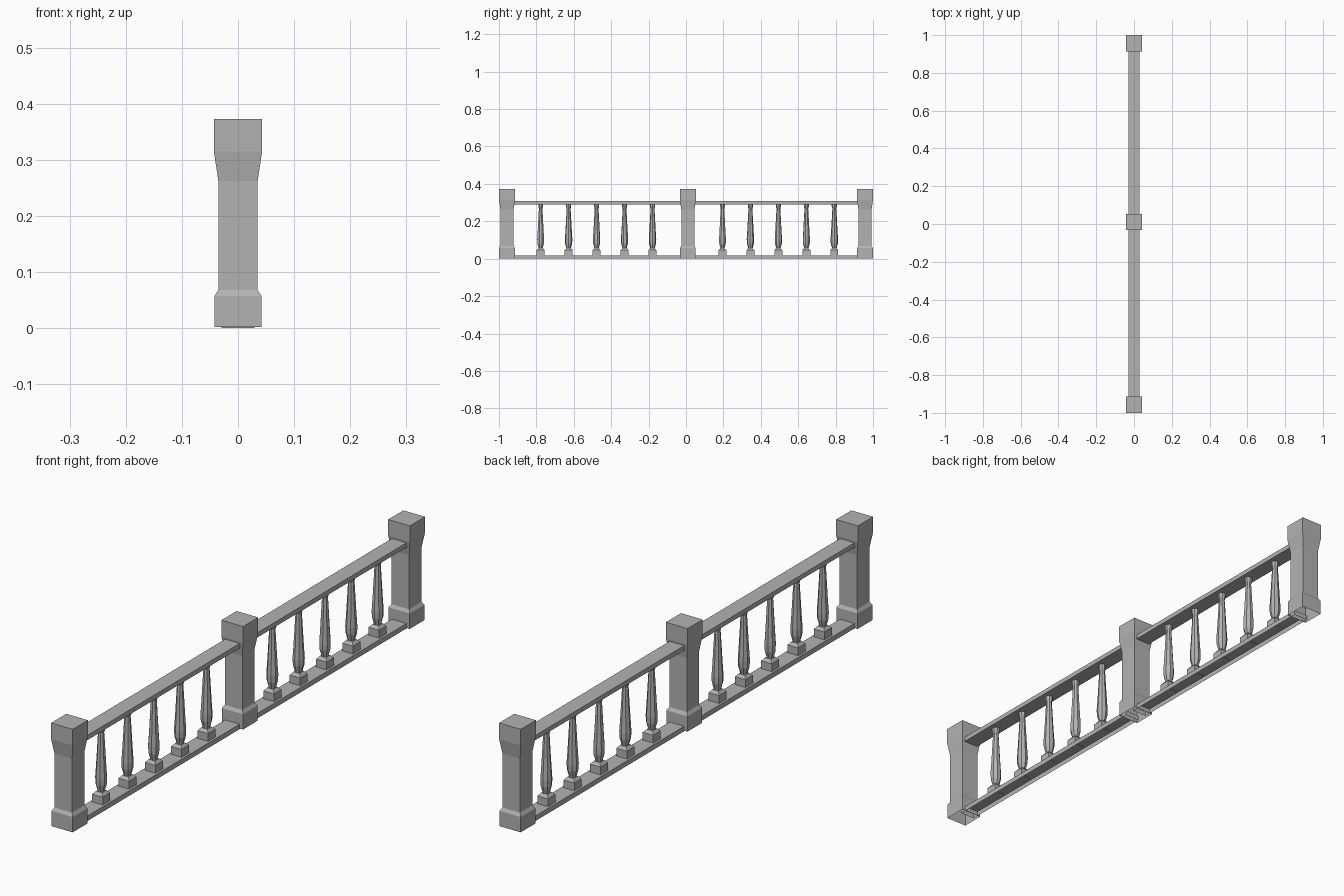
import bpy, bmesh, math

cube = bpy.data.objects.get("Cube")
if cube:
    bpy.data.objects.remove(cube, do_unlink=True)

stone = bpy.data.materials.new("grey stone")
stone.use_nodes = True
colour = (0.45, 0.45, 0.45, 1)
stone.diffuse_color = colour
stone.node_tree.nodes["Principled BSDF"].inputs["Base Color"].default_value = colour


def loft(bm, profile, sides, turn=0.0, cap_bottom=True):
    """Stack rings of (apothem or radius, height) and skin them."""
    scale = math.sqrt(2) if sides == 4 else 1
    rings = []
    for r, z in profile:
        angles = [turn + math.tau * (i + 0.5) / sides for i in range(sides)]
        rings.append([bm.verts.new((r * scale * math.cos(a), r * scale * math.sin(a), z))
                      for a in angles])
    for low, high in zip(rings, rings[1:]):
        for i in range(sides):
            j = (i + 1) % sides
            bm.faces.new((low[i], low[j], high[j], high[i]))
    bm.faces.new(rings[-1])
    if cap_bottom:
        bm.faces.new(rings[0][::-1])


def finish(bm, name, y=0.0):
    mesh = bpy.data.meshes.new(name)
    bm.to_mesh(mesh)
    bm.free()
    mesh.materials.append(stone)
    obj = bpy.data.objects.new(name, mesh)
    obj.location.y = y
    bpy.context.collection.objects.link(obj)


def rail(name, y0, y1, z0, z1, half_width, open_below):
    bm = bmesh.new()
    loft(bm, [(0.5, z0), (0.5, z1)], 4, cap_bottom=not open_below)
    bmesh.ops.scale(bm, vec=(half_width * 2, y1 - y0, 1), verts=bm.verts)
    finish(bm, name, (y0 + y1) / 2)


# Square posts with a flared head and a chamfered plinth, hollow underneath
post_profile = [(0.042, 0.002), (0.042, 0.057), (0.035, 0.068),
                (0.035, 0.262), (0.043, 0.315), (0.043, 0.373)]
post_spots = [-0.957, 0.01, 0.957]
for name, y in zip(("front_post", "middle_post", "back_post"), post_spots):
    bm = bmesh.new()
    loft(bm, post_profile, 4, cap_bottom=False)
    finish(bm, name, y)

# Rails between neighbouring posts
for name, y0, y1 in (("front", *post_spots[:2]), ("back", *post_spots[1:])):
    rail(name + "_top_rail", y0 + 0.02, y1 - 0.02, 0.291, 0.308, 0.029, False)
    rail(name + "_bottom_rail", y0 + 0.02, y1 - 0.02, 0, 0.018, 0.029, True)

# Turned balusters on square blocks
block_profile = [(0.021, 0.016), (0.021, 0.046), (0.012, 0.056)]
vase_profile = [(0.012, 0.054), (0.013, 0.06), (0.019, 0.082), (0.02, 0.105),
                (0.017, 0.15), (0.011, 0.258), (0.010, 0.266),
                (0.014, 0.28), (0.014, 0.292)]
for bay, start in (("front", -0.777), ("back", 0.195)):
    for i in range(5):
        bm = bmesh.new()
        loft(bm, block_profile, 4)
        loft(bm, vase_profile, 8, turn=i * 0.3)
        finish(bm, f"{bay}_baluster_{i + 1}", start + i * 0.1495)
